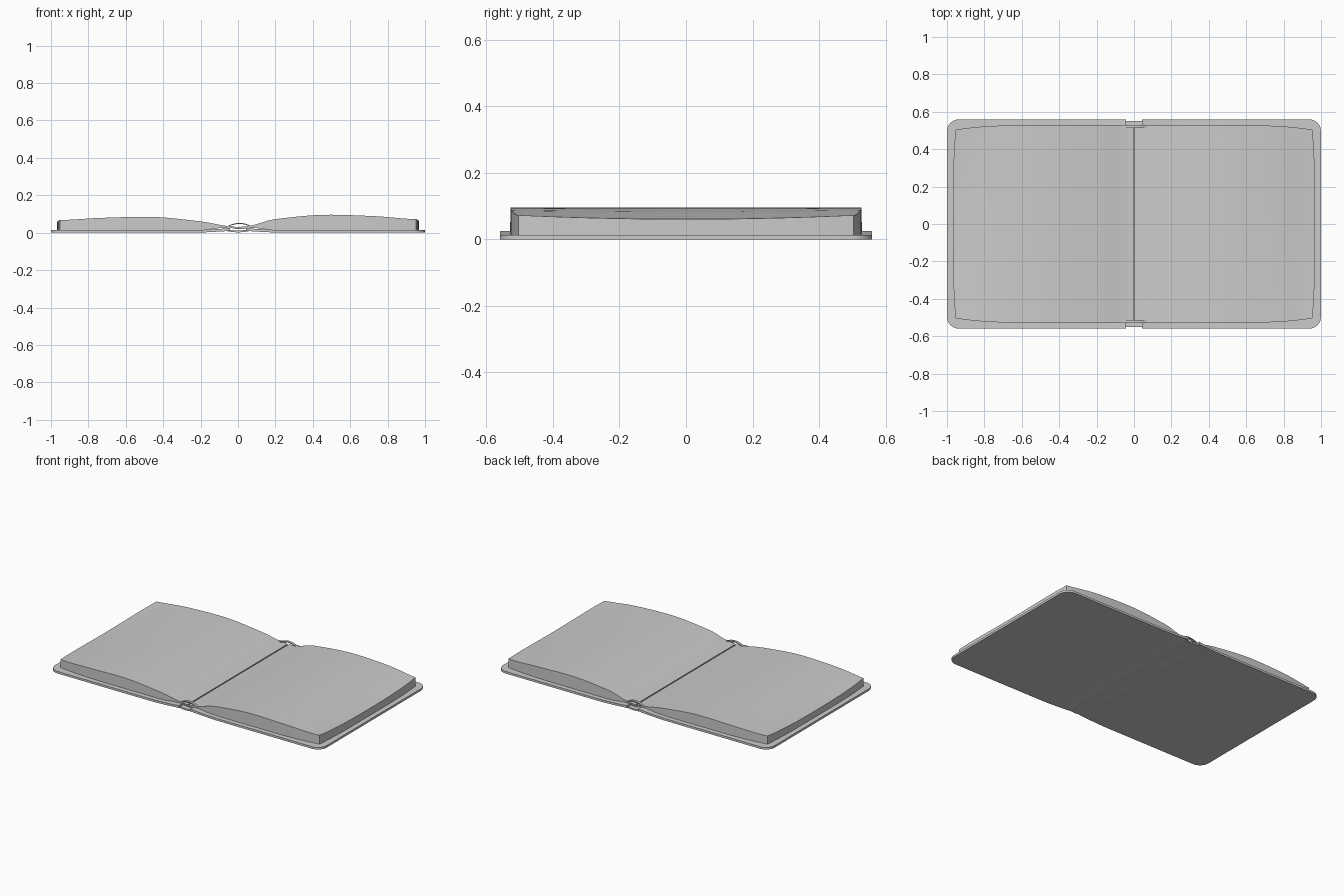
import bpy, bmesh, math

if "Cube" in bpy.data.objects:
    bpy.data.objects.remove(bpy.data.objects["Cube"], do_unlink=True)

grey = bpy.data.materials.new("plain grey")
grey.use_nodes = True
grey.diffuse_color = (0.6, 0.6, 0.6, 1)
grey.node_tree.nodes["Principled BSDF"].inputs["Base Color"].default_value = (0.6, 0.6, 0.6, 1)


def lerp(points, x):
    """Smooth interpolation through (x, value) points (monotone Hermite)."""
    def slope(i):
        if i in (0, len(points) - 1):
            return 0 if i else (points[1][1] - points[0][1]) / (points[1][0] - points[0][0])
        (a, b), (c, d), (e, f) = points[i - 1:i + 2]
        s, t = (d - b) / (c - a), (f - d) / (e - c)
        return 0 if s * t <= 0 else 2 * s * t / (s + t)
    for i in range(len(points) - 1):
        (a, p), (b, q) = points[i], points[i + 1]
        if x <= b:
            w, t = b - a, max(0, (x - a) / (b - a))
            return ((2*t**3 - 3*t*t + 1) * p + (t**3 - 2*t*t + t) * w * slope(i)
                    + (3*t*t - 2*t**3) * q + (t**3 - t*t) * w * slope(i + 1))
    return points[-1][1]


def slab(name, us, nv, place, top, bottom):
    """Closed sheet: place(u, v) gives x, y; top and bottom give heights."""
    bm = bmesh.new()
    layers = []
    for height in (bottom, top):
        layers.append([[bm.verts.new((*place(u, v), height(u, v)))
                        for v in [2 * j / nv - 1 for j in range(nv + 1)]] for u in us])
    low, high = layers
    for i in range(len(us) - 1):
        for j in range(nv):
            for g in layers:
                bm.faces.new((g[i][j], g[i + 1][j], g[i + 1][j + 1], g[i][j + 1]))
        for j in (0, nv):
            bm.faces.new((low[i][j], low[i + 1][j], high[i + 1][j], high[i][j]))
    for i in (0, -1):
        for j in range(nv):
            bm.faces.new((low[i][j], low[i][j + 1], high[i][j + 1], high[i][j]))
    bmesh.ops.recalc_face_normals(bm, faces=bm.faces)
    mesh = bpy.data.meshes.new(name)
    bm.to_mesh(mesh)
    bm.free()
    obj = bpy.data.objects.new(name, mesh)
    bpy.context.collection.objects.link(obj)
    mesh.materials.append(grey)
    bpy.ops.object.select_all(action='DESELECT')
    obj.select_set(True)
    bpy.context.view_layer.objects.active = obj
    bpy.ops.object.shade_smooth_by_angle(angle=math.radians(30))
    return obj


# Height of the open pages from the gutter to the outer edge
left_pages = [(0, .03), (.06, .036), (.2, .06), (.5, .085), (.75, .079), (.97, .068)]
right_pages = [(0, .03), (.06, .036), (.2, .072), (.5, .096), (.75, .088), (.97, .073)]
page_base = [(0, .022), (.07, .026), (.2, .014), (.97, .012)]
cover_top = [(.04, .026), (.1, .02), (.25, .014), (1, .014)]
cover_base = [(.04, .01), (.1, .006), (.25, 0), (1, 0)]
radius = .065

for side, name, profile in ((-1, "right", left_pages), (1, "left", right_pages)):
    # Page block: edges bow outward, outer corners taper, outer edge sags
    def page_place(u, v):
        x = u * (.953 + .014 * (1 - v ** 4))
        half = .528 - .024 * max(0, (u - .55) / .45) ** 3
        return side * x, v * half

    def page_top(u, v):
        return lerp(profile, u * .97) - .012 * u ** 5 * (1 - v * v)

    slab(name + "_pages", [.004 + .996 * i / 40 for i in range(41)], 24, page_place,
         page_top, lambda u, v: lerp(page_base, u * .97))

    # Cover board with rounded outer corners
    def cover_place(u, v):
        over = max(0, u - 1 + radius)
        half = .56 - radius + math.sqrt(max(0, radius ** 2 - over ** 2))
        return side * u, v * half

    straight = [.042 + (1 - radius - .042) * i / 20 for i in range(20)]
    corner = [1 - radius + radius * math.sin(math.pi / 2 * i / 8) for i in range(9)]
    slab(name + "_cover", straight + corner, 8, cover_place,
         lambda u, v: lerp(cover_top, u), lambda u, v: lerp(cover_base, u))

# Flexible spine between the boards
slab("spine", [-.075 + .15 * i / 16 for i in range(17)], 4, lambda u, v: (u, v * .55),
     lambda u, v: .012 + .008 * (u / .075) ** 2, lambda u, v: .002 + .01 * (u / .075) ** 2)

# Small arched bands at the two ends of the spine
for end, name in ((-1, "front_headband"), (1, "back_headband")):
    for label, rise in (("upper", .016), ("lower", -.012)):
        def arch(u):
            return .034 + rise * math.cos((u - .008) / .0625 * math.pi / 2)
        slab(name + "_" + label, [-.0545 + .125 * i / 16 for i in range(17)], 1,
             lambda u, v: (u, end * .522 + v * .008),
             lambda u, v: arch(u) + .003, lambda u, v: arch(u) - .003)
